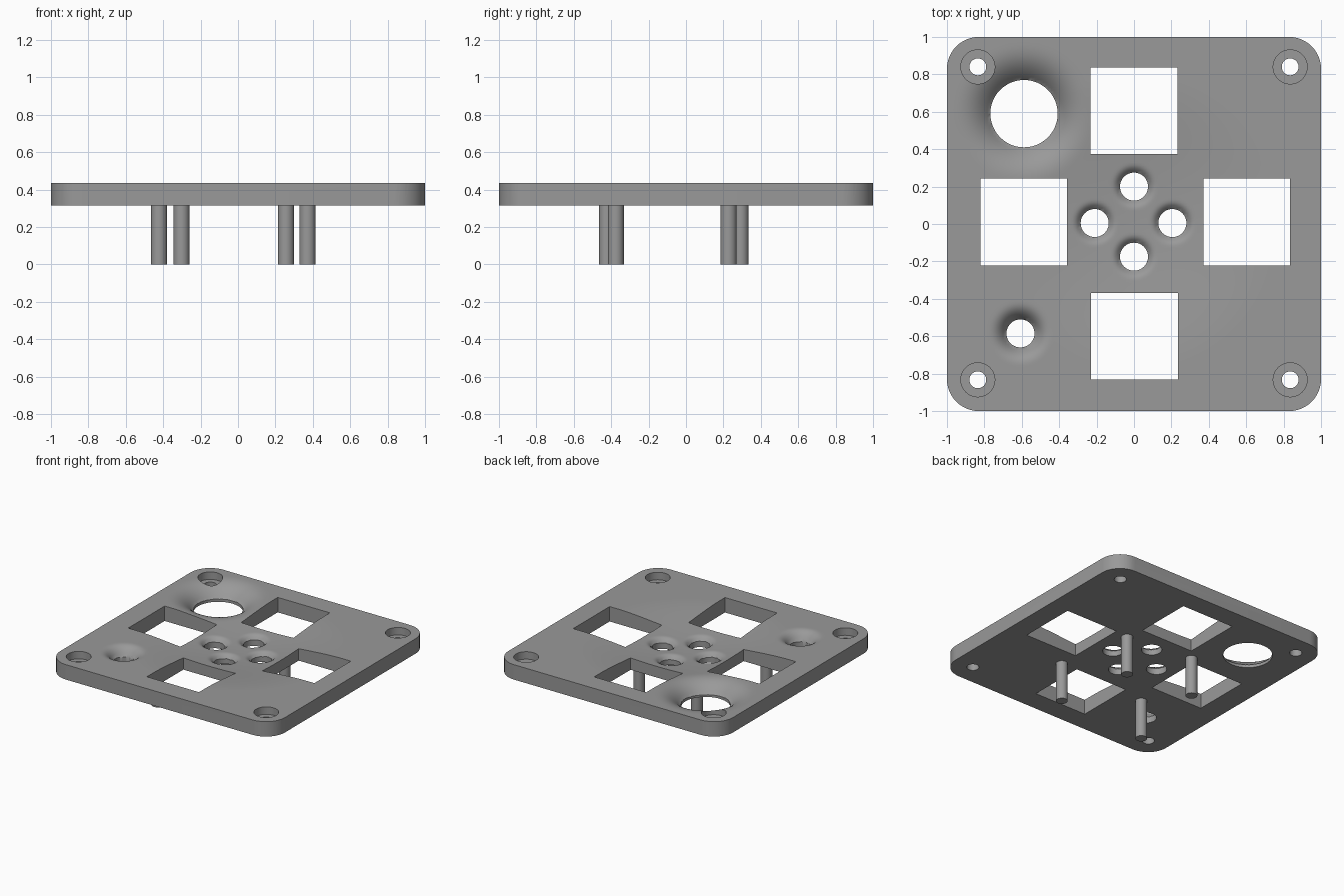
import bpy, bmesh, math

TOP, BASE = 0.435, 0.315

cube = bpy.data.objects.get("Cube")
if cube:
    bpy.data.objects.remove(cube, do_unlink=True)

grey = bpy.data.materials.new("grey_plastic")
grey.use_nodes = True
colour = (0.32, 0.32, 0.32, 1)
grey.diffuse_color = colour
grey.node_tree.nodes["Principled BSDF"].inputs["Base Color"].default_value = colour

# Flared holes: x, y, radius, flare width, flare depth
holes = [(-0.588, 0.59, 0.18, 0.2, 0.1), (-0.607, -0.585, 0.075, 0.1, 0.075)]
holes += [(x, y, 0.075, 0.05, 0.035)
          for x, y in ((0, 0.2), (0, -0.175), (-0.21, 0.005), (0.205, 0.005))]


def surface(x, y):
    """Top height: shallow central dish plus a flare around each hole."""
    r = min(1, math.hypot(x, y) / 0.8)
    z = TOP - 0.05 * (1 - r * r) ** 2
    for hx, hy, radius, width, depth in holes:
        t = min(1, max(0, (math.hypot(x - hx, y - hy) - radius) / width))
        z -= depth * (1 - t) ** 2.5
    return z


def new_object(name, bm):
    bmesh.ops.recalc_face_normals(bm, faces=bm.faces)
    mesh = bpy.data.meshes.new(name)
    bm.to_mesh(mesh)
    bm.free()
    mesh.materials.append(grey)
    obj = bpy.data.objects.new(name, mesh)
    bpy.context.collection.objects.link(obj)
    return obj


def prism(name, outline, z0, z1):
    bm = bmesh.new()
    face = bm.faces.new([bm.verts.new((x, y, z0)) for x, y in outline])
    side = bmesh.ops.extrude_face_region(bm, geom=[face])["geom"]
    for v in side:
        if isinstance(v, bmesh.types.BMVert):
            v.co.z = z1
    return new_object(name, bm)


def circle(x, y, r, n=48):
    return [(x + r * math.cos(a), y + r * math.sin(a))
            for a in (math.tau * i / n for i in range(n))]


def smooth(obj):
    bpy.ops.object.select_all(action="DESELECT")
    obj.select_set(True)
    bpy.context.view_layer.objects.active = obj
    bpy.ops.object.shade_smooth_by_angle(angle=math.radians(35))


def cut(target, cutter, operation="DIFFERENCE"):
    mod = target.modifiers.new("cut", "BOOLEAN")
    mod.operation, mod.solver, mod.object = operation, "EXACT", cutter
    bpy.context.view_layer.objects.active = target
    bpy.ops.object.modifier_apply(modifier=mod.name)
    bpy.data.objects.remove(cutter, do_unlink=True)


# Plate: sculpted top on a solid block
bm = bmesh.new()
bmesh.ops.create_grid(bm, x_segments=150, y_segments=150, size=1.07)
rim = [e for e in bm.edges if e.is_boundary]
lower = bmesh.ops.extrude_edge_only(bm, edges=rim)["geom"]
low_verts = {v for v in lower if isinstance(v, bmesh.types.BMVert)}
for v in bm.verts:
    v.co.z = 0.2 if v in low_verts else surface(v.co.x, v.co.y)
bmesh.ops.contextual_create(bm, geom=[e for e in bm.edges if e.is_boundary])
plate = new_object("plate", bm)

# Rounded outline
corner = 0.17
outline = []
for k, (sx, sy) in enumerate(((1, 1), (-1, 1), (-1, -1), (1, -1))):
    for i in range(13):
        a = math.pi / 2 * (k + i / 12)
        outline.append((sx * (1 - corner) + corner * math.cos(a),
                        sy * (1 - corner) + corner * math.sin(a)))
cut(plate, prism("outline_cutter", outline, BASE, 1), "INTERSECT")

# Four square windows
for cx, cy in ((0, 0.605), (0.003, -0.6), (-0.59, 0.01), (0.603, 0.01)):
    h = 0.232
    square = [(cx - h, cy - h), (cx + h, cy - h), (cx + h, cy + h), (cx - h, cy + h)]
    cut(plate, prism("window_cutter", square, 0, 1))

# Flared holes
for x, y, r, _, _ in holes:
    cut(plate, prism("hole_cutter", circle(x, y, r), 0, 1))

# Counterbored corner screw holes
for x in (-0.835, 0.835):
    for y in (-0.833, 0.84):
        cut(plate, prism("screw_cutter", circle(x, y, 0.045), 0, 1))
        cut(plate, prism("counterbore_cutter", circle(x, y, 0.091), TOP - 0.06, 1))
smooth(plate)

# Pegs under the plate
pegs = (("front_right", -0.422, -0.422), ("front_left", 0.372, -0.375),
        ("back_right", -0.302, 0.292), ("back_left", 0.257, 0.228))
for name, x, y in pegs:
    smooth(prism(name + "_peg", circle(x, y, 0.043, 32), 0, BASE + 0.01))
